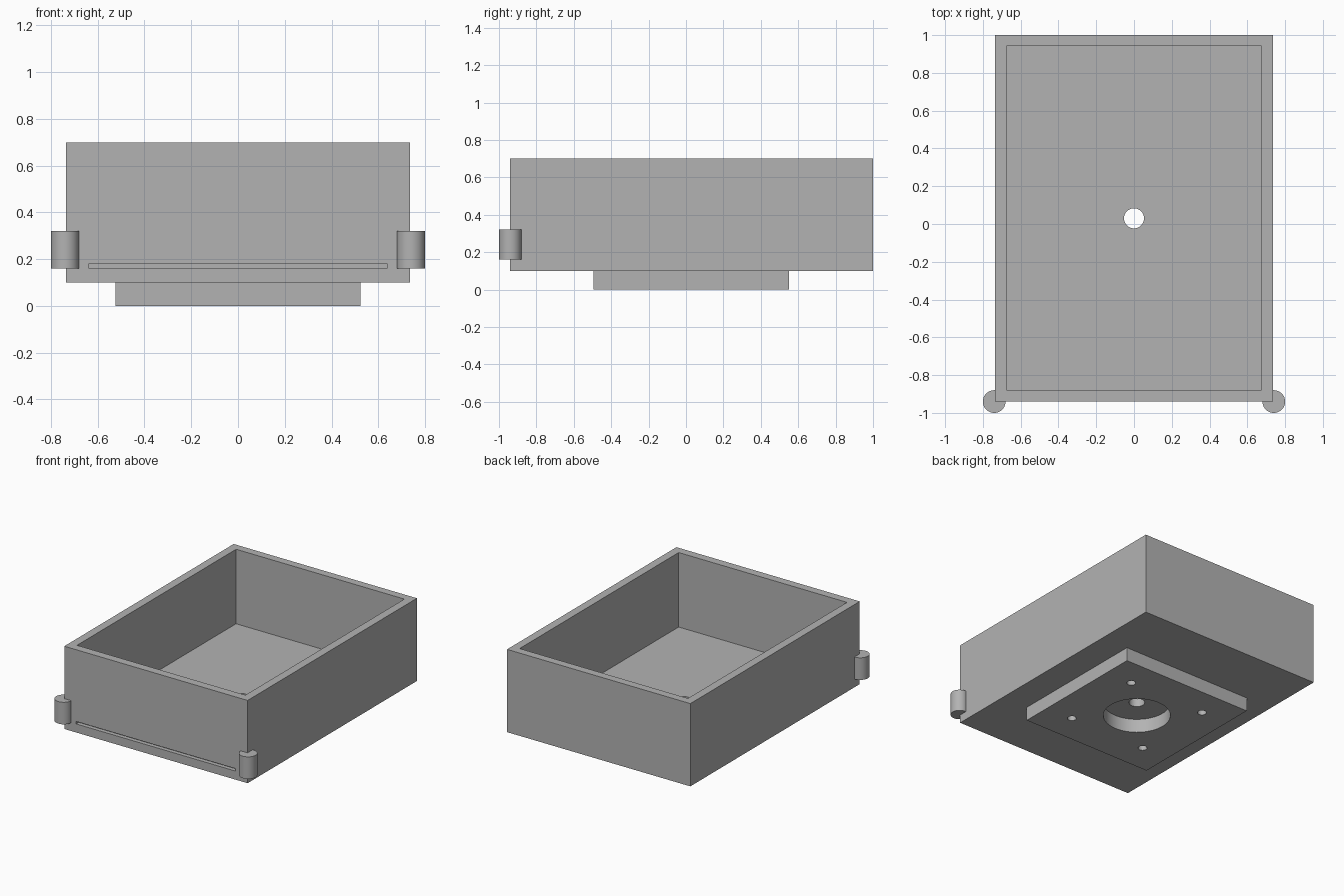
import bpy
import math

old = bpy.data.objects.get("Cube")
if old:
    bpy.data.objects.remove(old, do_unlink=True)

grey = bpy.data.materials.new("plain_grey")
grey.use_nodes = True
colour = (0.45, 0.45, 0.45, 1)
grey.diffuse_color = colour
grey.node_tree.nodes["Principled BSDF"].inputs["Base Color"].default_value = colour


def box(name, low, high):
    """Box spanning two opposite corners."""
    bpy.ops.mesh.primitive_cube_add(size=1)
    ob = bpy.context.object
    ob.name = name
    ob.scale = [b - a for a, b in zip(low, high)]
    ob.location = [(a + b) / 2 for a, b in zip(low, high)]
    bpy.ops.object.transform_apply(location=True, rotation=True, scale=True)
    ob.data.materials.append(grey)
    return ob


def cylinder(name, x, y, radius, low, high):
    """Upright cylinder between two heights."""
    bpy.ops.mesh.primitive_cylinder_add(
        vertices=64, radius=radius, depth=high - low, location=(x, y, (low + high) / 2))
    ob = bpy.context.object
    ob.name = name
    ob.data.materials.append(grey)
    bpy.ops.object.shade_smooth_by_angle(angle=math.radians(30))
    return ob


def cut(target, cutters):
    """Subtract each cutter from the target, then discard it."""
    bpy.ops.object.select_all(action='DESELECT')
    bpy.context.view_layer.objects.active = target
    target.select_set(True)
    for cutter in cutters:
        mod = target.modifiers.new("cut", 'BOOLEAN')
        mod.operation = 'DIFFERENCE'
        mod.solver = 'EXACT'
        mod.object = cutter
        bpy.ops.object.modifier_apply(modifier=mod.name)
        bpy.data.objects.remove(cutter, do_unlink=True)
    bpy.ops.object.shade_smooth_by_angle(angle=math.radians(30))


BASE, FLOOR, RIM = 0.1, 0.16, 0.7
FRONT, CENTRE_Y = -0.94, 0.03

# Open tray with a drain hole and a shallow slot in the front wall
tray = box("tray", (-0.735, FRONT, BASE), (0.735, 1, RIM))
cut(tray, [
    box("cavity", (-0.675, -0.88, FLOOR), (0.675, 0.942, RIM + 0.1)),
    cylinder("drain_hole", 0, CENTRE_Y, 0.053, 0, 0.3),
    box("front_slot", (-0.64, FRONT - 0.1, 0.162), (0.64, FRONT + 0.03, 0.18)),
])

# Square mounting plate with a wide bore and four screw holes
plate = box("mounting_plate", (-0.525, -0.495, 0), (0.525, 0.552, BASE))
holes = [cylinder("bore", 0, CENTRE_Y, 0.225, -0.1, 0.2)]
for sx in (-1, 1):
    for sy in (-1, 1):
        holes.append(cylinder("screw_hole", sx * 0.31, CENTRE_Y + sy * 0.31, 0.03, -0.1, 0.2))
cut(plate, holes)

# Hinge barrels on the front corners
for side, sx in (("left", 1), ("right", -1)):
    cylinder(side + "_hinge_barrel", sx * 0.74, FRONT, 0.06, FLOOR, 0.32)
